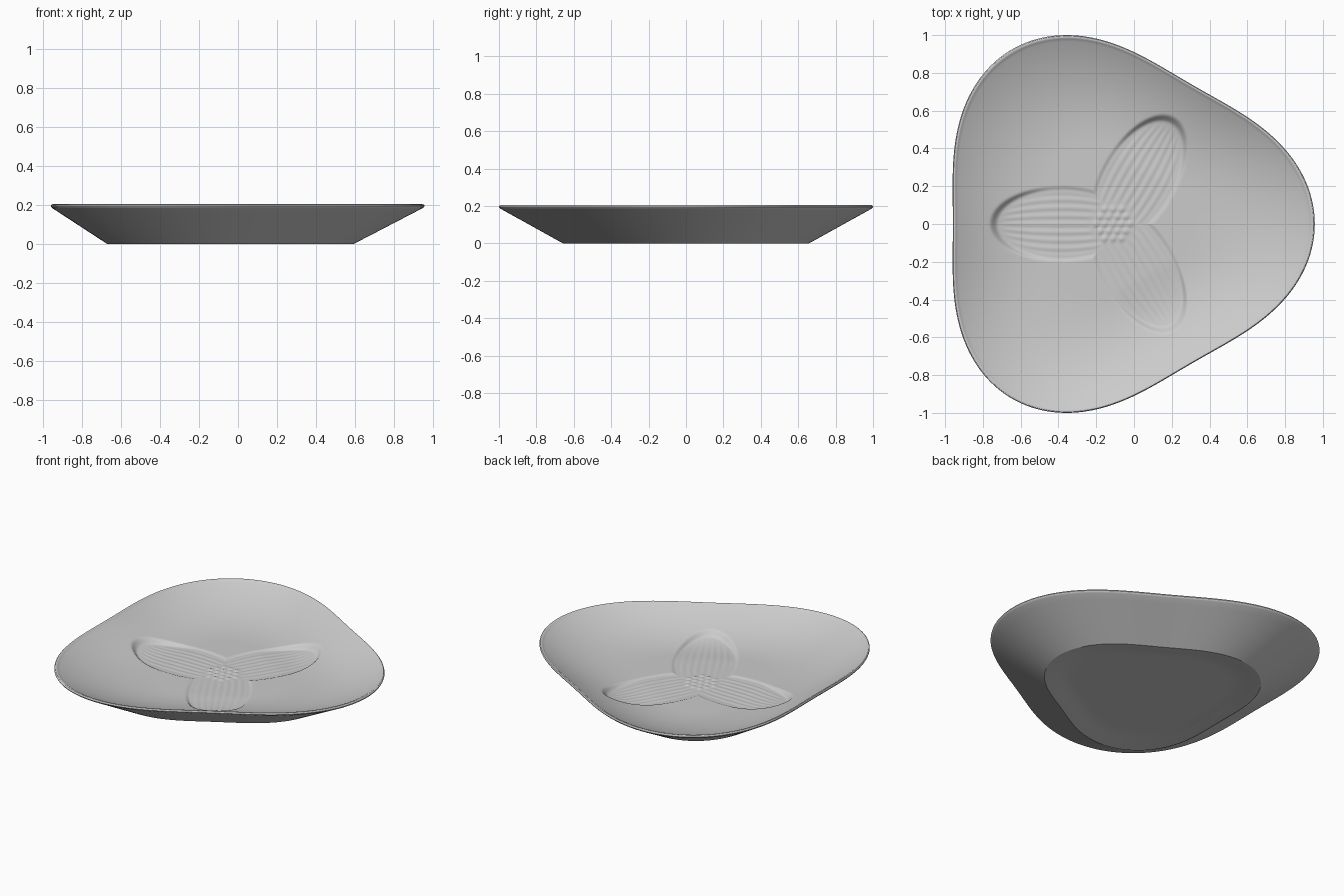
import bpy, bmesh, math

if "Cube" in bpy.data.objects:
    bpy.data.objects.remove(bpy.data.objects["Cube"])

SEG = 480          # divisions around the dish
CX = -0.111        # centre of the three-fold shape


def smoothstep(a, b, x):
    t = max(0.0, min(1.0, (x - a) / (b - a)))
    return t * t * (3 - 2 * t)


def outline(a):
    """Rounded triangle radius at angle a."""
    return 0.957 + 0.11 * math.cos(3 * a) + 0.001 * math.cos(6 * a)


def bowl(s):
    """Smooth inner bowl height at fraction s of the outline."""
    return 0.072 + 0.125 * max(0.0, (s - 0.4) / 0.575) ** 2.2


# Flower centre: hexagonal cluster of beads
BEADS = [(0.045 * (i + j / 2), 0.045 * j * math.sqrt(3) / 2)
         for i in range(-2, 3) for j in range(-2, 3) if abs(i + j) <= 2]


def flower(x, y):
    """Relief of three sunken ribbed petals and the beaded centre."""
    r, a = math.hypot(x, y), math.atan2(y, x)
    third = 2 * math.pi / 3
    local = (a - math.pi / 3) % third
    if local > third / 2:
        local -= third
    u, v = r * math.cos(local), r * math.sin(local)
    pu = (u - 0.27) / 0.37
    e = pu * pu + (v / 0.195) ** 2
    if e > 1.1:
        return 0.0
    inside = 1 - smoothstep(0.84, 1.08, e)
    h = -inside * (0.007 + 0.02 * smoothstep(0.3, 0.62, u))
    # Ribs run along the petal and gather towards its ends
    half = 0.195 * math.sqrt(max(0.15, 1 - 0.85 * pu * pu))
    ribs = inside * smoothstep(0.09, 0.15, r) * (1 - smoothstep(0.55, 0.85, e))
    h += 0.0013 * ribs * math.cos(2 * math.pi * 4.5 * v / half)
    # Beads
    if r < 0.13:
        d = min(math.hypot(x - bx, y - by) for bx, by in BEADS)
        h += 0.006 * (0.5 + 0.5 * math.cos(math.pi * min(1.0, d / 0.026)))
    return h


# Profile from the underside centre, round the rim, to the inner centre
BASE, HOLLOW = 0.658, 0.02
under = [(0.25, HOLLOW), (0.45, HOLLOW)]
under += [(s, HOLLOW * (1 - smoothstep(0.48, 0.7, s) / smoothstep(0.48, 0.7, BASE)))
          for s in (0.49, 0.52, 0.55, 0.58, 0.61, 0.635, BASE)]
side = [(BASE + 0.332 * i / 8, 0.184 * i / 8) for i in range(1, 9)]
rim = [(0.997, 0.189), (1.0, 0.195), (0.999, 0.2), (0.995, 0.204),
       (0.990, 0.205), (0.985, 0.204), (0.980, 0.201)]
N = 112
inner = [(0.975 * (1 - i / N), None) for i in range(N)]

bm = bmesh.new()
angles = [2 * math.pi * i / SEG for i in range(SEG)]


def ring(s, z):
    verts = []
    for a in angles:
        x, y = s * outline(a) * math.cos(a), s * outline(a) * math.sin(a)
        h = bowl(s) + flower(x, y) if z is None else z
        verts.append(bm.verts.new((x + CX, y, h)))
    return verts


rings = [ring(s, z) for s, z in under + side + rim + inner]
for lo, hi in zip(rings, rings[1:]):
    for i in range(SEG):
        j = (i + 1) % SEG
        bm.faces.new((lo[i], lo[j], hi[j], hi[i]))

# Close the underside and the inner centre
bottom = bm.verts.new((CX, 0, HOLLOW))
top = bm.verts.new((CX, 0, bowl(0) + flower(0, 0)))
for i in range(SEG):
    j = (i + 1) % SEG
    bm.faces.new((bottom, rings[0][j], rings[0][i]))
    bm.faces.new((top, rings[-1][i], rings[-1][j]))
bmesh.ops.recalc_face_normals(bm, faces=bm.faces)

mesh = bpy.data.meshes.new("flower_dish")
bm.to_mesh(mesh)
bm.free()
dish = bpy.data.objects.new("flower_dish", mesh)
bpy.context.collection.objects.link(dish)

grey = bpy.data.materials.new("light_grey")
grey.diffuse_color = (0.6, 0.6, 0.6, 1)
grey.use_nodes = True
grey.node_tree.nodes["Principled BSDF"].inputs["Base Color"].default_value = grey.diffuse_color
mesh.materials.append(grey)

bpy.context.view_layer.objects.active = dish
dish.select_set(True)
bpy.ops.object.shade_smooth_by_angle(angle=math.radians(32))
